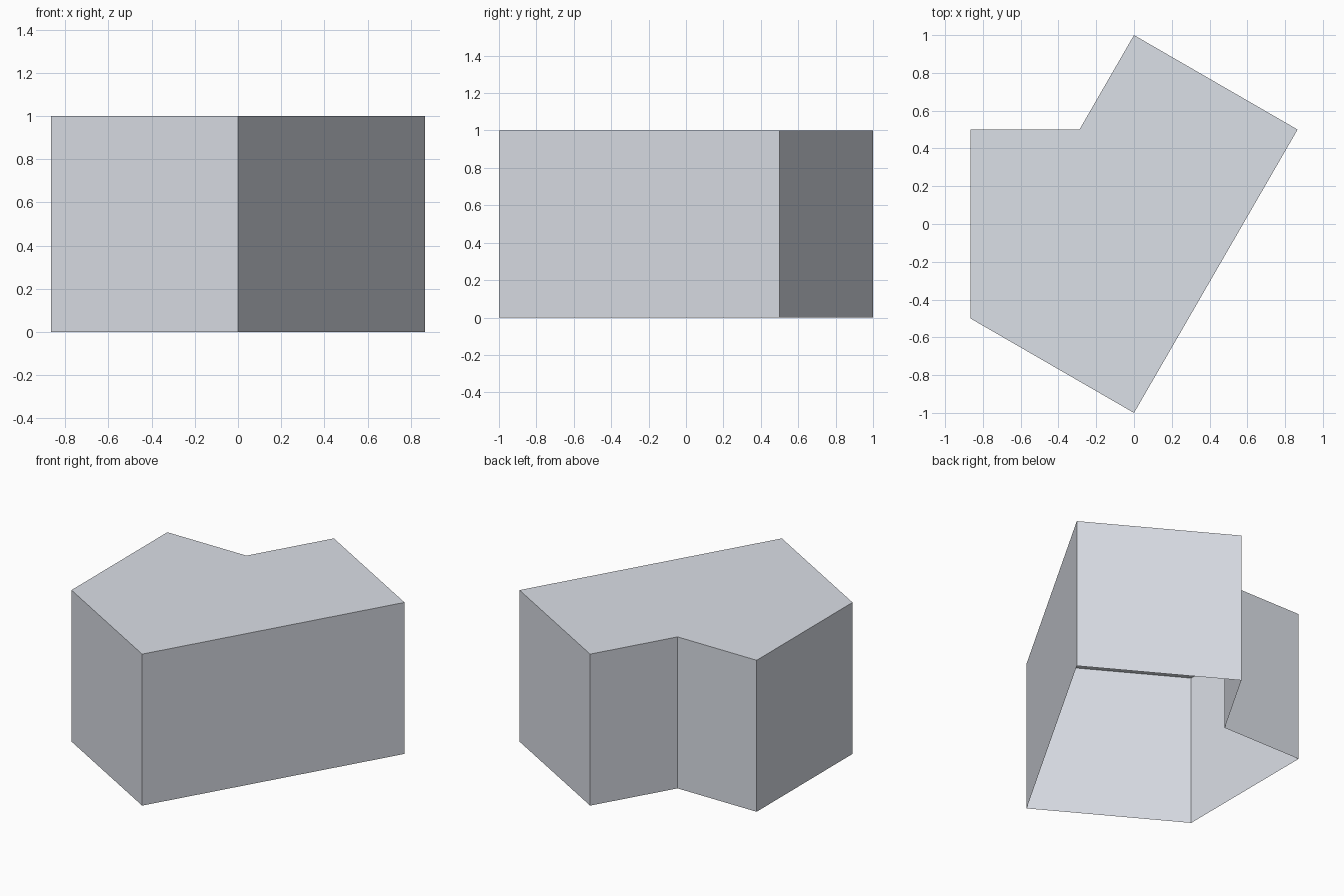
import bpy, bmesh, math

if "Cube" in bpy.data.objects:
    bpy.data.objects.remove(bpy.data.objects["Cube"])


def on_circle(deg):
    a = math.radians(deg)
    return (math.cos(a), math.sin(a))


# Footprint: five corners of a unit hexagon plus one inner notch corner
notch = (-0.5 * math.tan(math.radians(30)), 0.5)
outline = [on_circle(a) for a in (30, 90)] + [notch] + [on_circle(a) for a in (150, 210, 270)]
HEIGHT = 1.0

# Shell: roof face with walls pulled down, open underneath
bm = bmesh.new()
roof = bm.faces.new([bm.verts.new((x, y, HEIGHT)) for x, y in outline])
walls = bmesh.ops.extrude_edge_only(bm, edges=roof.edges[:])
for v in walls["geom"]:
    if isinstance(v, bmesh.types.BMVert):
        v.co.z = 0.0
bmesh.ops.recalc_face_normals(bm, faces=bm.faces[:])
bm.normal_update()
if roof.normal.z < 0:
    bmesh.ops.reverse_faces(bm, faces=bm.faces[:])

mesh = bpy.data.meshes.new("notched_block")
bm.to_mesh(mesh)
bm.free()
block = bpy.data.objects.new("notched_block", mesh)
bpy.context.collection.objects.link(block)

# Single flat colour
grey = bpy.data.materials.new("cool_grey")
grey.diffuse_color = (0.72, 0.75, 0.81, 1.0)
grey.use_nodes = True
grey.node_tree.nodes["Principled BSDF"].inputs["Base Color"].default_value = grey.diffuse_color
mesh.materials.append(grey)
